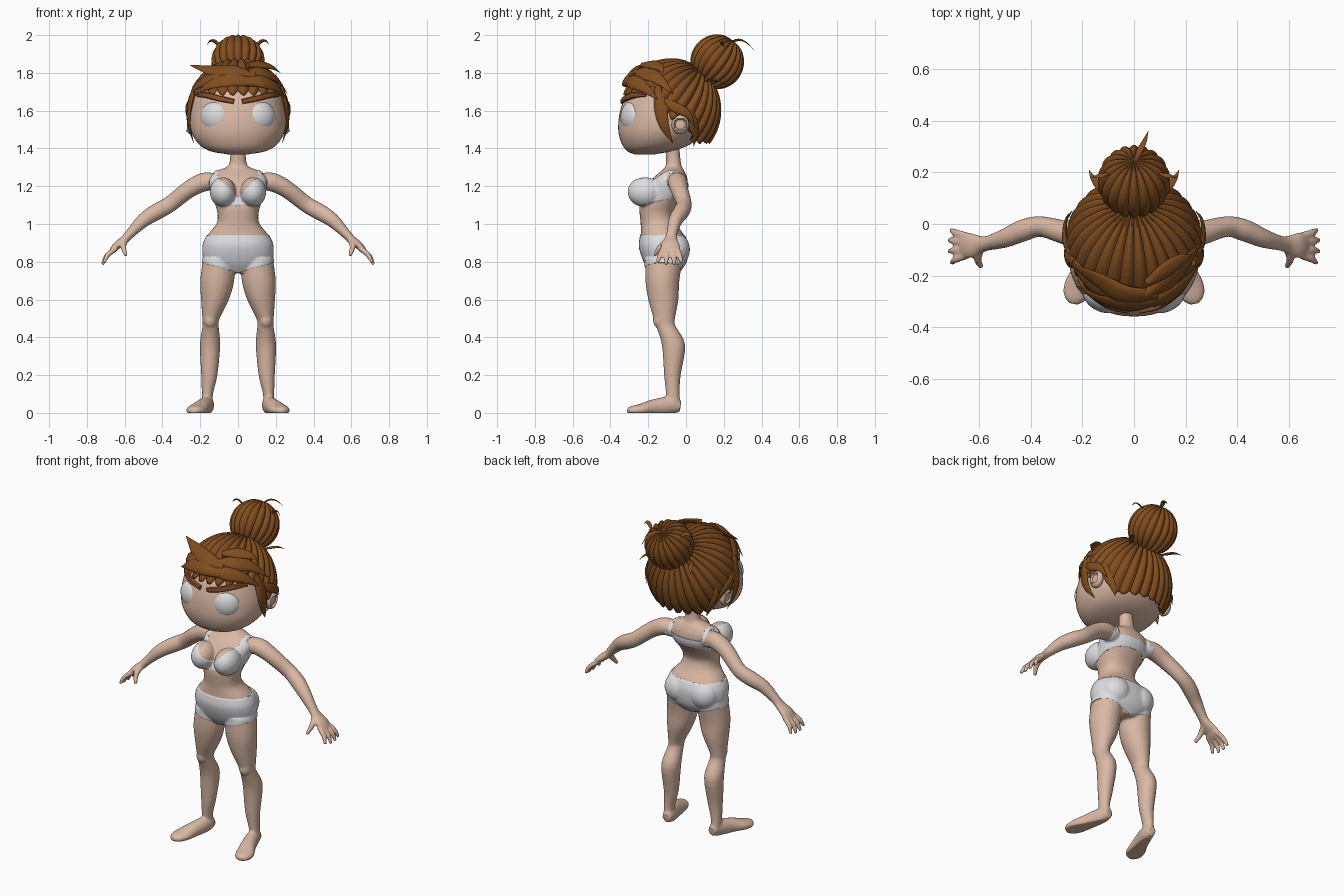
import bpy, bmesh, math
from mathutils import Vector, Matrix

if "Cube" in bpy.data.objects:
    bpy.data.objects.remove(bpy.data.objects["Cube"])


def material(name, rgb):
    m = bpy.data.materials.new(name)
    m.use_nodes = True
    m.diffuse_color = (*rgb, 1)
    m.node_tree.nodes["Principled BSDF"].inputs["Base Color"].default_value = (*rgb, 1)
    return m


SKIN = material("skin", (0.70, 0.48, 0.37))
CLOTH = material("white cloth", (0.74, 0.73, 0.76))
EYE = material("eye white", (0.72, 0.71, 0.73))
HAIR = material("brown hair", (0.22, 0.075, 0.014))
BROW = material("brow brown", (0.26, 0.08, 0.022))
X, Y, Z = Vector((1, 0, 0)), Vector((0, 1, 0)), Vector((0, 0, 1))
SKULL = Vector((0, -0.08, 1.6))


def spline(pts, n):
    """Smooth curve through points of any dimension."""
    pts = [Vector(p) for p in pts]
    ext = [2 * pts[0] - pts[1]] + pts + [2 * pts[-1] - pts[-2]]
    out = []
    for i in range(len(pts) - 1):
        a, b, c, d = ext[i:i + 4]
        for k in range(n):
            t = k / n
            out.append((b * 2 + (c - a) * t + (a * 2 - b * 5 + c * 4 - d) * t ** 2
                        + (b * 3 - a - c * 3 + d) * t ** 3) / 2)
    return out + [pts[-1]]


def tube(bm, pts, side=None, axis=None, n=4, sides=20, power=2.0):
    """Loft through (x, y, z, half width, half depth); side=None hugs the skull."""
    path = spline(pts, n)
    rings = []
    for i, p in enumerate(path):
        c = Vector(p[:3])
        t = axis or (Vector(path[min(i + 1, len(path) - 1)][:3])
                     - Vector(path[max(i - 1, 0)][:3])).normalized()
        u = side or t.cross(c - SKULL)
        u = (u - t * u.dot(t)).normalized()
        v = t.cross(u)
        ring = []
        for k in range(sides):
            a = math.tau * k / sides
            co, si = [math.copysign(abs(f) ** (2 / power), f) for f in (math.cos(a), math.sin(a))]
            ring.append(bm.verts.new(c + u * co * max(p[3], 0.001) + v * si * max(p[4], 0.001)))
        rings.append(ring)
    for r, q in zip(rings, rings[1:]):
        for k in range(sides):
            j = (k + 1) % sides
            bm.faces.new((r[k], r[j], q[j], q[k]))
    bm.faces.new(rings[0][::-1])
    bm.faces.new(rings[-1])


def ball(bm, centre, radii, turn=0.0):
    m = Matrix.Translation(centre) @ Matrix.Rotation(turn, 4, "Z") @ Matrix.Diagonal((*radii, 1))
    return bmesh.ops.create_uvsphere(bm, u_segments=32, v_segments=20, radius=1, matrix=m)["verts"]


def finish(bm, name, *mats, angle=40):
    bmesh.ops.recalc_face_normals(bm, faces=bm.faces)
    me = bpy.data.meshes.new(name)
    bm.to_mesh(me)
    bm.free()
    ob = bpy.data.objects.new(name, me)
    bpy.context.collection.objects.link(ob)
    for m in mats:
        me.materials.append(m)
    bpy.ops.object.select_all(action="DESELECT")
    ob.select_set(True)
    bpy.context.view_layer.objects.active = ob
    bpy.ops.object.shade_smooth_by_angle(angle=math.radians(angle))
    return ob


# Body: torso, limbs, hands and feet fused into one skin
bm = bmesh.new()
torso = [(.74, -.11, .07, .07), (.8, -.11, .17, .11), (.88, -.118, .185, .128), (.94, -.125, .162, .115),
         (1, -.145, .115, .095), (1.05, -.155, .108, .09), (1.1, -.145, .12, .1), (1.18, -.105, .142, .11),
         (1.24, -.085, .15, .092), (1.28, -.07, .115, .062), (1.305, -.066, .055, .043),
         (1.35, -.068, .042, .038), (1.43, -.075, .042, .038)]
tube(bm, [(0, y, z, a, b) for z, y, a, b in torso], X, Z, sides=32, power=2.2)
leg = [(.82, .1, .085, -.115, .1), (.7, .11, .09, -.125, .09), (.6, .122, .074, -.12, .08),
       (.5, .143, .046, -.115, .057), (.46, .145, .043, -.107, .052), (.36, .148, .054, -.066, .062),
       (.2, .152, .043, -.072, .044), (.1, .162, .03, -.07, .036), (.03, .163, .03, -.065, .038)]
foot = [(.157, -.03, .035, .026, .03), (.163, -.08, .04, .037, .048), (.19, -.17, .028, .044, .044),
        (.217, -.24, .016, .054, .032), (.23, -.285, .013, .044, .024), (.236, -.31, .012, .02, .014)]
arm = [(.11, -.05, 1.222, .045, .045), (.18, -.045, 1.222, .052, .05), (.26, -.035, 1.183, .047, .046),
       (.36, -.01, 1.105, .04, .043), (.43, -.025, 1.065, .043, .044), (.5, -.055, 1.02, .037, .038),
       (.57, -.075, .95, .029, .026), (.6, -.08, .918, .036, .023), (.64, -.083, .887, .05, .021),
       (.668, -.085, .855, .045, .016)]
for s in (-1, 1):
    tube(bm, [(s * x, y, z, a, b) for z, x, a, y, b in leg], X, Z)
    tube(bm, [(s * x, *r) for x, *r in foot], X)
    tube(bm, [(s * x, *r) for x, *r in arm], Y)
    ball(bm, (s * .078, -.215, 1.17), (.067, .09, .077))
    ball(bm, (s * .085, -.06, .865), (.085, .077, .085))
    ball(bm, (s * .147, -.135, .49), (.036, .04, .045))
    for y0, y1, reach in ((-.048, -.022, .9), (-.072, -.062, 1), (-.098, -.106, 1), (-.12, -.152, .88)):
        tube(bm, [(s * .645, y0, .872, .015, .015),
                  (s * (.645 + .05 * reach), (y0 + y1) / 2, .872 - .04 * reach, .015, .014),
                  (s * (.645 + .073 * reach), y1, .872 - .088 * reach, .009, .009)], Y, sides=12)
    tube(bm, [(s * .595, -.09, .92, .017, .018), (s * .607, -.135, .88, .016, .016),
              (s * .592, -.168, .832, .01, .01)], Y, sides=12)
body = finish(bm, "body")
remesh = body.modifiers.new("fuse", "REMESH")
remesh.mode, remesh.voxel_size = "VOXEL", 0.007
smooth = body.modifiers.new("soften", "SMOOTH")
smooth.factor, smooth.iterations = 0.5, 4
bpy.context.view_layer.update()
fused = bpy.data.meshes.new_from_object(body.evaluated_get(bpy.context.evaluated_depsgraph_get()))
bpy.data.objects.remove(body)
bm = bmesh.new()
bm.from_mesh(fused)
bpy.data.meshes.remove(fused)
for v in bm.verts:
    v.co.z = max(v.co.z, 0)

# Garment edges are cut cleanly, then the cloth is raised a little
cuts = [((0, 0, .94), Z), ((0, -.25, 1.095), (0, -.25, 1)), ((0, 0, 1.215), Z)]
for s in (-1, 1):
    cuts += [((0, 0, .742), (-s * .28, 0, 1)), ((0, 0, 1.145), (-s, 0, 1)),
             ((s * .15, 0, 0), X), ((s * .105, 0, 0), X), ((s * .128, 0, 0), X)]
for co, no in cuts:
    bmesh.ops.bisect_plane(bm, geom=bm.verts[:] + bm.edges[:] + bm.faces[:], dist=1e-5,
                           plane_co=co, plane_no=Vector(no).normalized())


def is_cloth(p):
    x = abs(p.x)
    if p.z < .94:
        return p.z > .742 + .28 * x and x < .26
    if p.z < 1.095 + .25 * (p.y + .25) or x > .15:
        return False
    strap = .105 < x < .128
    cup = p.y < -.1 and p.z < 1.145 + x
    return strap or cup or (p.y >= -.1 and p.z < 1.215)


for f in bm.faces:
    f.material_index = int(is_cloth(f.calc_center_median()))
bm.normal_update()
raised = [(v, v.normal.copy()) for v in bm.verts if v.link_faces and all(f.material_index for f in v.link_faces)]
for v, normal in raised:
    v.co += normal * 0.004
finish(bm, "body", SKIN, CLOTH, angle=60)

# Head
bm = bmesh.new()
head = [(1.368, .05, -.27, -.17), (1.385, .145, -.31, -.08), (1.42, .205, -.338, .02), (1.48, .244, -.357, .09),
        (1.55, .256, -.357, .14), (1.62, .25, -.343, .155), (1.7, .23, -.312, .14), (1.78, .18, -.25, .1),
        (1.83, .11, -.18, .03), (1.85, .02, -.1, -.06)]
tube(bm, [(0, (f + b) / 2, z, w, (b - f) / 2) for z, w, f, b in head], X, Z, sides=48, power=2.15)
finish(bm, "head", SKIN, angle=80)

# Ears, eyes and brows
for s, tag in ((-1, "right"), (1, "left")):
    bm = bmesh.new()
    for v in ball(bm, (0, 0, 0), (.03, .046, .052)):
        if math.hypot(v.co.y, v.co.z) < .03 and v.co.x * s > 0:
            v.co.x *= .45
        v.co += Vector((s * .25, -.03, 1.527))
    finish(bm, tag + "_ear", SKIN)
    bm = bmesh.new()
    ball(bm, (s * .115, -.28, 1.567), (.086, .063, .086), s * .38)
    finish(bm, tag + "_eye", EYE, angle=80)
    bm = bmesh.new()
    tube(bm, [(s * .022, -.336, 1.648, .012, .013), (s * .1, -.318, 1.665, .012, .016),
              (s * .17, -.268, 1.682, .012, .015), (s * .215, -.212, 1.68, .008, .006)], Y, sides=10, power=3)
    finish(bm, tag + "_brow", BROW)


def hairline(y):
    knots = [(-1, 1.71), (-.17, 1.71), (-.08, 1.58), (.01, 1.58), (.04, 1.45), (1, 1.44)]
    for (a, h), (b, k) in zip(knots, knots[1:]):
        if y <= b:
            return h + (k - h) * (y - a) / (b - a)


def ridged(name, centre, radii, lobes, ridge, rows, trimmed):
    """Ellipsoid of scalloped strands gathered at a pole tilted up and back."""
    A, V = Vector((0, .6, .8)), Vector((0, .8, -.6))
    bm = bmesh.new()
    cols = lobes * 8
    grid = []
    for i in range(cols):
        a = math.tau * i / cols
        lobe = abs(math.sin(a * lobes / 2))

        def point(t):
            d = A * math.cos(t) + (X * math.cos(a) + V * math.sin(a)) * math.sin(t)
            k = 1 + ridge * (lobe - .6) * min(1, 2.5 * math.sin(t))
            return Vector(centre) + Vector([r * c * k for r, c in zip(radii, d)])
        end = math.pi - .01
        if trimmed:
            end = .3
            while end < 2.8 and point(end).z > hairline(point(end).y) - .025 * lobe:
                end += .02
        grid.append([bm.verts.new(point(.02 + (end - .02) * j / rows)) for j in range(rows + 1)])
    for i in range(cols):
        p, q = grid[i], grid[(i + 1) % cols]
        for j in range(rows):
            bm.faces.new((p[j], q[j], q[j + 1], p[j + 1]))
    return finish(bm, name, HAIR)


# Gathered hair and bun
cap = ridged("hair_cap", SKULL, (.264, .262, .272), 28, .055, 28, True)
solid = cap.modifiers.new("thickness", "SOLIDIFY")
solid.thickness, solid.offset = 0.025, -1
ridged("hair_bun", (0, .165, 1.859), (.137, .137, .14), 18, .09, 24, False)


def lock(bm, width, *pts):
    last = len(pts) - 1
    shape = [(*p, width * (.45 if i == 0 else 1 - .98 * (i / last) ** 3),
              width * .4 * (1 - .95 * (i / last) ** 2)) for i, p in enumerate(pts)]
    tube(bm, shape, sides=12, n=6)


# Fringe swept both ways from an off-centre parting
bm = bmesh.new()
lock(bm, .044, (.09, -.3, 1.745), (-.02, -.312, 1.765), (-.13, -.29, 1.745), (-.225, -.24, 1.69))
lock(bm, .05, (.09, -.27, 1.78), (-.03, -.275, 1.805), (-.14, -.215, 1.815), (-.255, -.15, 1.84))
lock(bm, .04, (-.03, -.29, 1.78), (-.14, -.25, 1.77), (-.22, -.17, 1.73), (-.262, -.1, 1.65))
lock(bm, .04, (.03, -.305, 1.76), (.12, -.285, 1.755), (.2, -.225, 1.725), (.258, -.15, 1.66))
lock(bm, .045, (.05, -.27, 1.8), (.13, -.22, 1.8), (.2, -.15, 1.77), (.262, -.07, 1.69))
lock(bm, .035, (.05, -.23, 1.84), (.12, -.18, 1.845), (.18, -.14, 1.83), (.225, -.12, 1.8))
finish(bm, "fringe", HAIR)

# Side locks around the ears
bm = bmesh.new()
for s in (-1, 1):
    lock(bm, .036, (s * .225, -.15, 1.73), (s * .255, -.135, 1.62), (s * .258, -.115, 1.52), (s * .235, -.07, 1.43))
    lock(bm, .028, (s * .245, -.12, 1.66), (s * .268, -.06, 1.62), (s * .265, .01, 1.58), (s * .24, .05, 1.51))
    lock(bm, .026, (s * .235, .03, 1.6), (s * .228, .04, 1.53), (s * .2, .05, 1.47), (s * .17, .04, 1.41))
finish(bm, "side_locks", HAIR)

# Loose wisps
bm = bmesh.new()
lock(bm, .013, (0, .23, 1.96), (.02, .28, 1.975), (.04, .32, 1.96), (.055, .36, 1.92))
for s in (-1, 1):
    lock(bm, .012, (s * .09, .2, 1.93), (s * .12, .19, 1.965), (s * .145, .185, 1.97), (s * .165, .18, 1.95))
    lock(bm, .014, (s * .11, .1, 1.76), (s * .14, .15, 1.76), (s * .16, .18, 1.755), (s * .175, .21, 1.735))
finish(bm, "wisps", HAIR)
